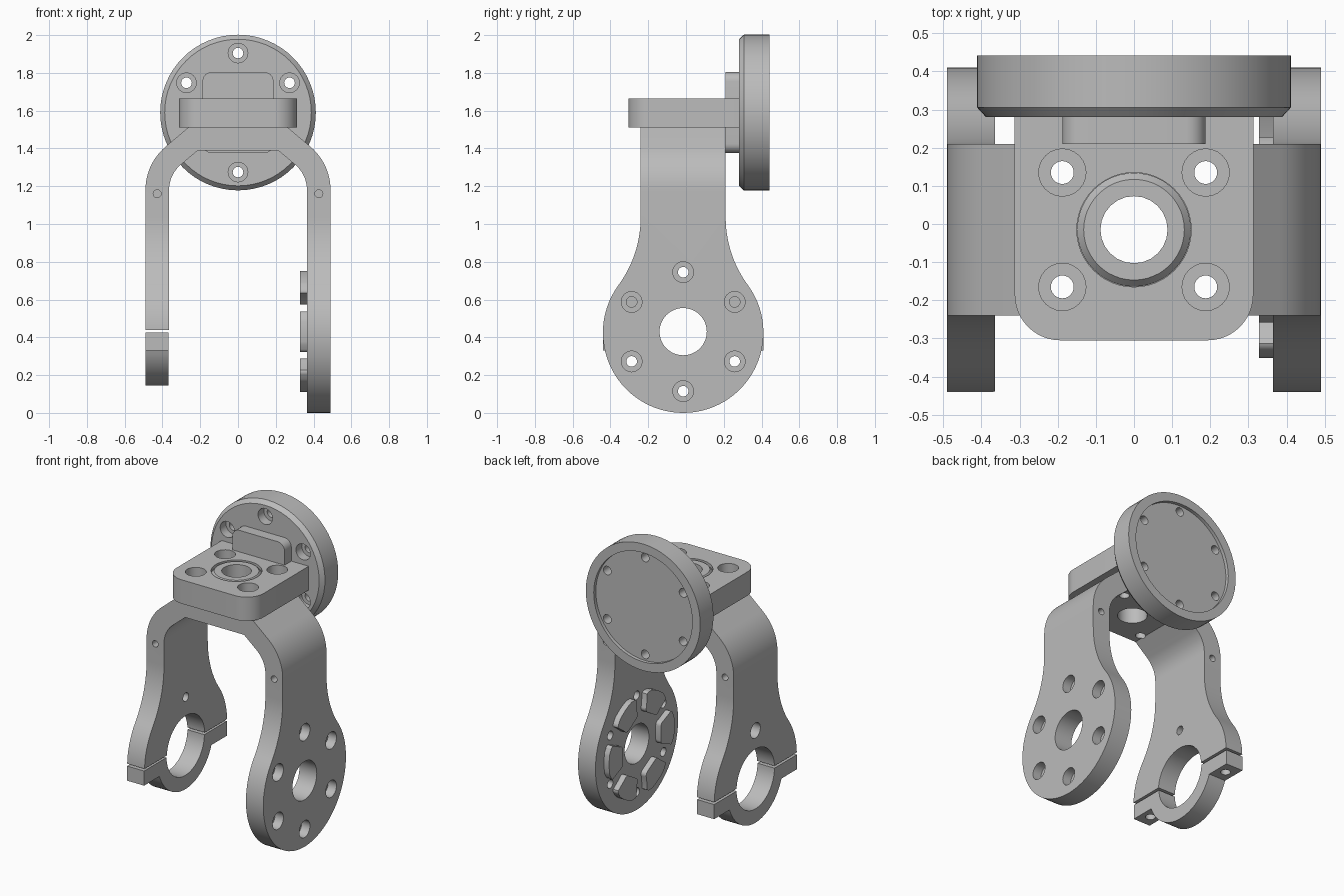
import bpy, bmesh
from math import sin, cos, radians, atan2, degrees, hypot

cube = bpy.data.objects.get("Cube")
if cube:
    bpy.data.objects.remove(cube, do_unlink=True)

grey = bpy.data.materials.new("plain grey")
grey.use_nodes = True
grey.diffuse_color = (0.5, 0.5, 0.5, 1)
grey.node_tree.nodes["Principled BSDF"].inputs["Base Color"].default_value = (0.5, 0.5, 0.5, 1)

YC = -0.015       # centre line of the fork
HUB = 0.43        # height of the wheel axis
DISC = 1.59       # height of the disc centre
SIXTHS = [30 + 60 * k for k in range(6)]


def place(axis, u, v, w):
    """Section point (u, v) at distance w along the axis."""
    return {"x": (w, u, v), "y": (u, w, v), "z": (u, v, w)}[axis]


def arc(cu, cv, r, a0, a1, n=12):
    return [(cu + r * cos(radians(a0 + (a1 - a0) * i / n)),
             cv + r * sin(radians(a0 + (a1 - a0) * i / n))) for i in range(n + 1)]


def mirror(half, centre=0.0):
    return half + [(2 * centre - u, v) for u, v in reversed(half)]


def loft(name, rings):
    """Solid through matching rings of points, capped at both ends."""
    bm = bmesh.new()
    loops = [[bm.verts.new(p) for p in ring] for ring in rings]
    n = len(loops[0])
    for a, b in zip(loops, loops[1:]):
        for i in range(n):
            j = (i + 1) % n
            bm.faces.new((a[i], a[j], b[j], b[i]))
    bm.faces.new(loops[0])
    bm.faces.new(loops[-1])
    bmesh.ops.recalc_face_normals(bm, faces=bm.faces)
    mesh = bpy.data.meshes.new(name)
    bm.to_mesh(mesh)
    bm.free()
    mesh.materials.append(grey)
    obj = bpy.data.objects.new(name, mesh)
    bpy.context.collection.objects.link(obj)
    return obj


def prism(name, outline, axis, a, b):
    return loft(name, [[place(axis, u, v, w) for u, v in outline] for w in (a, b)])


def turned(name, profile, axis, cu, cv, n=32):
    """Lathe a list of (radius, distance along axis)."""
    return loft(name, [[place(axis, u, v, w) for u, v in arc(cu, cv, r, 0, 360, n)[:-1]]
                       for r, w in profile])


def combine(obj, tool, operation="DIFFERENCE"):
    mod = obj.modifiers.new("shape", "BOOLEAN")
    mod.operation = operation
    mod.solver = "EXACT"
    mod.object = tool
    bpy.ops.object.select_all(action="DESELECT")
    bpy.context.view_layer.objects.active = obj
    obj.select_set(True)
    bpy.ops.object.modifier_apply(modifier=mod.name)
    bpy.data.objects.remove(tool, do_unlink=True)


def drill(obj, profile, axis, u, v, n=24):
    combine(obj, turned("drill", profile, axis, u, v, n))


# Fork: front arch outline crossed with the flared side outline
bend = (0.19, 1.18)
outer = [(0.49, -0.1)] + arc(*bend, 0.30, 0, 50) + [(0.265, 1.51)]
inner = [(0.365, -0.1)] + arc(*bend, 0.175, 0, 50) + [(0.212, 1.39)]
fork = prism("fork", mirror(outer) + mirror(inner)[::-1], "y", -0.6, 0.6)
# the reversed inner outline runs from the left foot back to the right foot

R, half, sweep, top = 0.425, 0.225, 0.605, 1.04
rise = hypot(R + sweep, 0) ** 2 - (half + sweep) ** 2
flare_z = HUB - 0.005 + rise ** 0.5
tangent = degrees(atan2(rise ** 0.5, half + sweep))
flank = (arc(YC, HUB - 0.005, R, -90, tangent, 28)
         + arc(YC + half + sweep, flare_z, sweep, 180 + tangent, 180, 14)[1:]
         + [(YC + half, 1.6)])
combine(fork, prism("side_outline", mirror(flank, YC)[:-1], "x", -0.7, 0.7), "INTERSECT")

# Split end, bore and set screw of the clamp leg
combine(fork, prism("split", [(-0.6, -0.2), (0.6, -0.2), (0.6, 0.44), (-0.6, 0.44)],
                    "x", -0.7, -0.2))
drill(fork, [(0.195, -0.6), (0.195, -0.2)], "x", YC, HUB, 48)
drill(fork, [(0.05, -0.6), (0.05, -0.43), (0.028, -0.43), (0.028, -0.2)], "x", YC, 0.745)

# Bore and screw holes of the hub leg
drill(fork, [(0.125, 0.2), (0.125, 0.6)], "x", YC, HUB, 48)
for a in SIXTHS:
    drill(fork, [(0.028, 0.2), (0.028, 0.43), (0.055, 0.43), (0.055, 0.6)], "x",
          YC + 0.315 * cos(radians(a)), HUB + 0.315 * sin(radians(a)))

# Small blind holes in the leg edges
for side in (-1, 1):
    drill(fork, [(0.021, -0.4), (0.021, -0.14)], "y", side * 0.428, 1.16)
    drill(fork, [(0.021, 0.11), (0.021, 0.4)], "y", side * 0.428, 1.16)

# Lower half of the clamp
cap_half = arc(YC, HUB, 0.285, -90, -20.5, 16) + [(YC + R, 0.33), (YC + R, 0.425)]
clamp_cap = prism("clamp_cap", mirror(cap_half, YC)[:-1], "x", -0.49, -0.368)
drill(clamp_cap, [(0.195, -0.6), (0.195, -0.2)], "x", YC, HUB, 48)
for side in (-1, 1):
    for part in (clamp_cap, fork):
        drill(part, [(0.03, 0.2), (0.03, 0.55)], "z", -0.428, YC + side * 0.345)

# Raised rounded pads around the hub
pads = []
for k in range(6):
    a = 60 * k
    shape = (arc(0.225, -0.045, 0.03, 180, 270, 5) + arc(0.29, -0.079, 0.03, 285, 345, 5)
             + arc(0, 0, 0.337, -12, 12, 8)
             + arc(0.29, 0.079, 0.03, 15, 75, 5) + arc(0.225, 0.045, 0.03, 90, 180, 5))
    c, s = cos(radians(a)), sin(radians(a))
    outline = [(YC + u * c - v * s, HUB + u * s + v * c) for u, v in shape]
    pads.append(prism("hub_pad", outline, "x", 0.328, 0.366))

# Top plate with rounded front corners
plate_half = arc(0.193, -0.185, 0.12, -90, 0) + [(0.313, 0.285)]
top_plate = prism("top_plate", mirror(plate_half), "z", 1.51, 1.665)
drill(top_plate, [(0.15, 1.56), (0.15, 1.8)], "z", 0, YC, 48)
for part in (top_plate, fork):
    drill(part, [(0.088, 1.2), (0.088, 1.8)], "z", 0, YC)
    for x in (-0.188, 0.188):
        for y in (-0.15, 0.15):
            drill(part, [(0.03, 1.2), (0.03, 1.6), (0.062, 1.6), (0.062, 1.8)],
                  "z", x, YC + y)

# Bushing set into the plate
bushing = turned("bushing", [(0.149, 1.56), (0.149, 1.645), (0.132, 1.664)], "z", 0, YC, 48)
drill(bushing, [(0.088, 1.4), (0.088, 1.8)], "z", 0, YC)

# Block joining the plate to the disc
block_half = arc(0.138, 1.425, 0.05, -90, 0, 6) + arc(0.138, 1.755, 0.05, 0, 90, 6)
disc_block = prism("disc_block", mirror(block_half), "y", 0.21, 0.285)

# Rear disc with a shallow recess and six screw holes
disc = turned("rear_disc", [(0.388, 0.28), (0.412, 0.306), (0.412, 0.442),
                            (0.355, 0.442), (0.355, 0.42)], "y", 0, DISC, 64)
for a in SIXTHS:
    drill(disc, [(0.052, 0.1), (0.052, 0.34), (0.028, 0.34), (0.028, 0.6)], "y",
          0.315 * cos(radians(a)), DISC + 0.315 * sin(radians(a)))

# Smooth the curved walls, keep the edges crisp
bpy.ops.object.select_all(action="DESELECT")
for obj in [fork, clamp_cap, top_plate, bushing, disc_block, disc] + pads:
    obj.select_set(True)
bpy.context.view_layer.objects.active = fork
bpy.ops.object.shade_smooth_by_angle(angle=radians(30))
